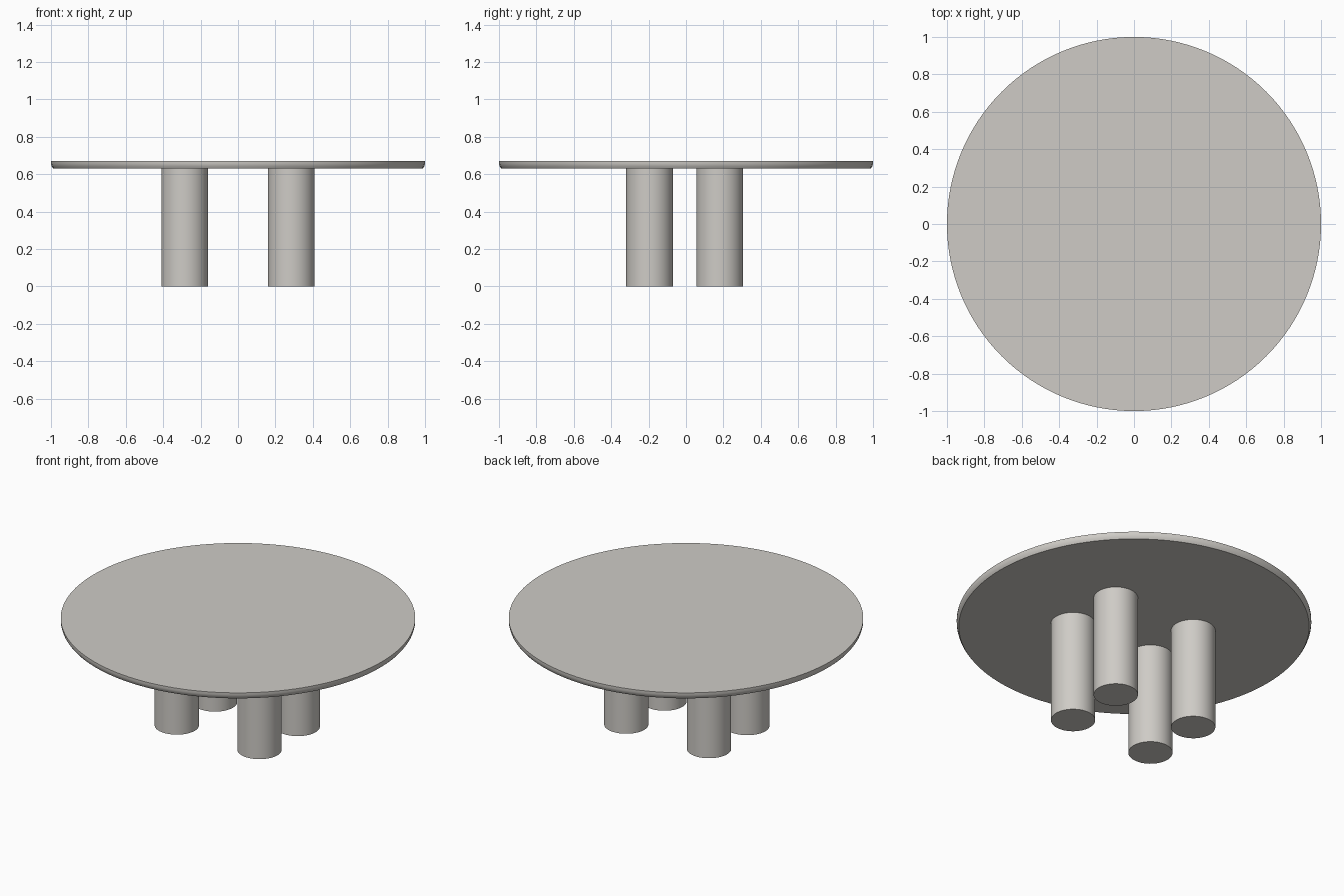
import bpy
import math

if "Cube" in bpy.data.objects:
    bpy.data.objects.remove(bpy.data.objects["Cube"])

# One warm grey for the whole table
stone = bpy.data.materials.new("warm_grey")
stone.diffuse_color = (0.62, 0.60, 0.565, 1.0)
stone.use_nodes = True
stone.node_tree.nodes["Principled BSDF"].inputs["Base Color"].default_value = stone.diffuse_color

TOP_Z, UNDER_Z = 0.67, 0.63


def lathe(name, profile, sides, location=(0, 0, 0)):
    """Closed solid made by turning (radius, z) points around the z axis."""
    verts, faces = [], []
    for r, z in profile:
        for i in range(sides):
            a = 2 * math.pi * i / sides
            verts.append((r * math.cos(a), r * math.sin(a), z))
    for ring in range(len(profile) - 1):
        lo, hi = ring * sides, (ring + 1) * sides
        for i in range(sides):
            j = (i + 1) % sides
            faces.append((lo + i, lo + j, hi + j, hi + i))
    faces.append(tuple(reversed(range(sides))))
    faces.append(tuple(range(len(verts) - sides, len(verts))))
    mesh = bpy.data.meshes.new(name)
    mesh.from_pydata(verts, [], faces)
    mesh.materials.append(stone)
    obj = bpy.data.objects.new(name, mesh)
    obj.location = location
    bpy.context.collection.objects.link(obj)
    bpy.context.view_layer.objects.active = obj
    obj.select_set(True)
    bpy.ops.object.shade_smooth_by_angle(angle=math.radians(40))
    obj.select_set(False)
    return obj


# Round top with a slightly tucked-in lower edge
lathe("table_top", [(0.988, UNDER_Z), (0.996, UNDER_Z + 0.012),
                    (1.0, UNDER_Z + 0.026), (1.0, TOP_Z)], 128)

# Four thick round legs, set close to the middle
for side, x in (("left", -0.285), ("right", 0.285)):
    for end, y in (("front", -0.195), ("back", 0.18)):
        lathe(f"{end}_{side}_leg", [(0.125, 0), (0.125, UNDER_Z)], 48, (x, y, 0))
